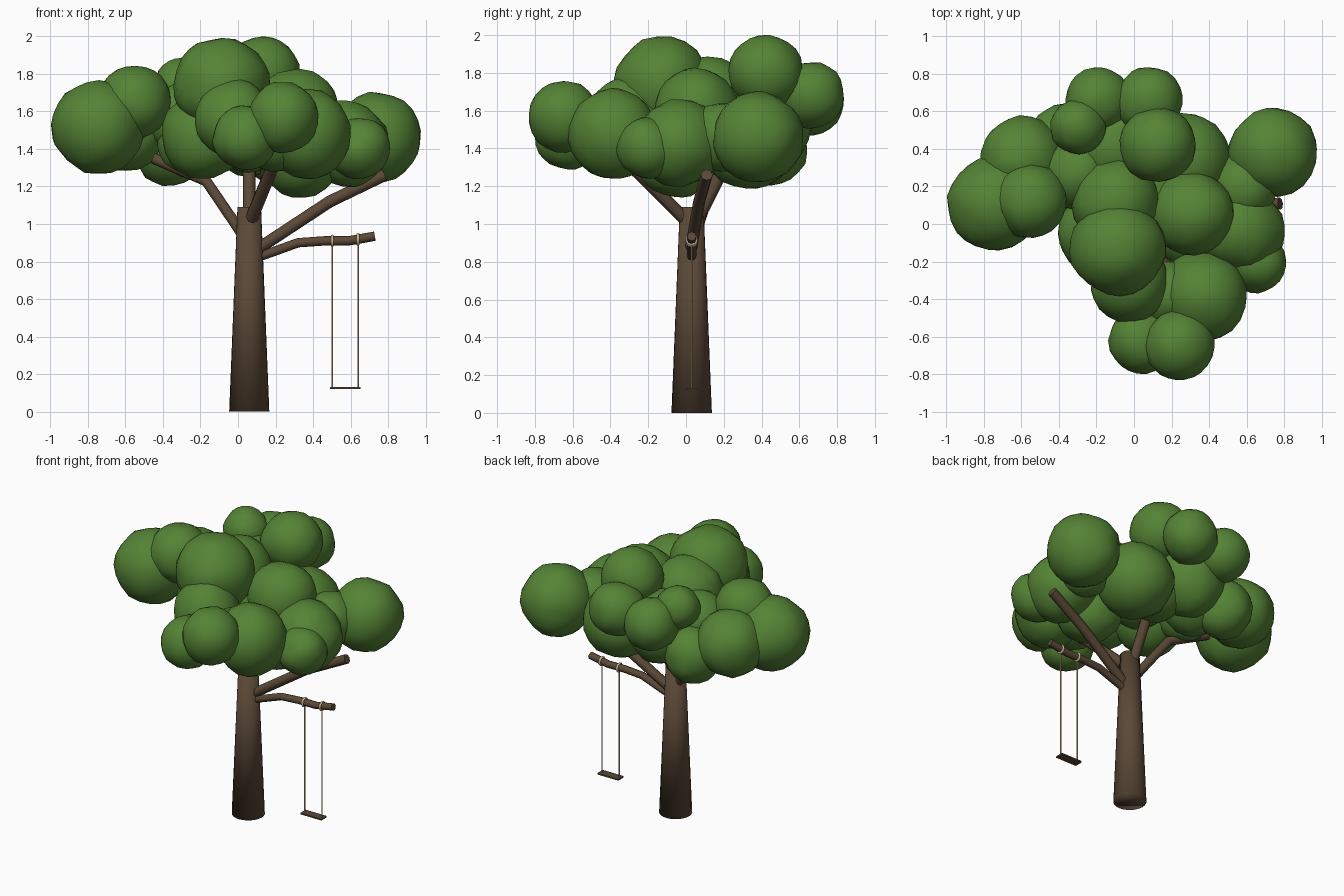
import bpy, random

random.seed(4)
if "Cube" in bpy.data.objects:
    bpy.data.objects.remove(bpy.data.objects["Cube"])


def material(name, r, g, b):
    m = bpy.data.materials.new(name)
    m.use_nodes = True
    m.diffuse_color = (r, g, b, 1)
    m.node_tree.nodes["Principled BSDF"].inputs["Base Color"].default_value = (r, g, b, 1)
    return m


bark = material("bark brown", 0.105, 0.066, 0.038)
leaf = material("leaf green", 0.09, 0.228, 0.036)
rope = material("rope tan", 0.66, 0.5, 0.29)
wood = material("seat wood", 0.1, 0.062, 0.035)


def finish(name, mat):
    obj = bpy.context.object
    obj.name = name
    obj.data.materials.append(mat)
    return obj


def tube(name, points, radius, mat):
    """Round capped tube through points."""
    curve = bpy.data.curves.new(name, "CURVE")
    curve.dimensions = "3D"
    curve.bevel_depth = radius
    curve.bevel_resolution = 2
    curve.use_fill_caps = True
    spline = curve.splines.new("POLY")
    spline.points.add(len(points) - 1)
    for p, co in zip(spline.points, points):
        p.co = (*co, 1)
    obj = bpy.data.objects.new(name, curve)
    bpy.context.collection.objects.link(obj)
    bpy.ops.object.select_all(action="DESELECT")
    obj.select_set(True)
    bpy.context.view_layer.objects.active = obj
    bpy.ops.object.convert(target="MESH")
    finish(name, mat)
    bpy.ops.object.shade_smooth()


def leaf_clump(name, x, y, z, radius):
    """Coarse, uneven ball of leaves."""
    bpy.ops.mesh.primitive_ico_sphere_add(subdivisions=3, radius=radius, location=(x, y, z))
    obj = finish(name, leaf)
    obj.rotation_euler = [random.uniform(0, 3) for _ in range(3)]
    # Push the coarse corners in or out and let the finer ones follow the nearest
    verts = obj.data.vertices
    corners = [(v.co.normalized(), random.uniform(-0.045, 0.045)) for v in verts[:42]]
    for v in verts:
        d = v.co.normalized()
        near = sorted(corners, key=lambda c: -d.dot(c[0]))[:2]
        weights = [max(0.01, d.dot(c) - 0.8) for c, _ in near]
        push = sum(w * h for w, (_, h) in zip(weights, near)) / sum(weights)
        v.co *= 1.005 + push + random.uniform(-0.012, 0.012)
    bpy.ops.object.shade_smooth()


# Trunk
bpy.ops.mesh.primitive_cone_add(vertices=24, radius1=0.107, radius2=0.063, depth=1.09,
                                location=(0.06, 0.03, 0.545))
finish("trunk", bark)
bpy.ops.object.shade_smooth()

# Branches
tube("swing_branch", [(0.06, 0.03, 0.81), (0.14, 0.03, 0.835), (0.32, 0.03, 0.9),
                      (0.46, 0.03, 0.91), (0.59, 0.03, 0.91), (0.73, 0.03, 0.935)], 0.025, bark)
tube("left_branch", [(0.06, 0.03, 0.84), (0.14, 0.03, 0.89), (0.49, 0.07, 1.12),
                     (0.78, 0.11, 1.26)], 0.032, bark)
tube("right_branch", [(0.06, 0.03, 0.88), (0, 0.06, 0.98), (-0.17, 0.14, 1.23),
                      (-0.45, 0.2, 1.35)], 0.031, bark)
tube("front_branch", [(0.06, 0.02, 1.0), (0.08, -0.03, 1.05), (0.17, -0.25, 1.27),
                      (0.22, -0.4, 1.4)], 0.035, bark)
tube("back_branch", [(0.06, 0.04, 1.0), (0.06, 0.1, 1.1), (0.06, 0.25, 1.4)], 0.034, bark)

# Swing
for side, x, z in (("left", 0.64, 0.918), ("right", 0.503, 0.91)):
    tube(side + "_rope", [(x, 0.03, 0.13), (x, 0.03, z - 0.02)], 0.004, rope)
    bpy.ops.mesh.primitive_torus_add(major_radius=0.026, minor_radius=0.008,
                                     major_segments=16, minor_segments=6,
                                     location=(x, 0.03, z), rotation=(0, 1.57, 0))
    finish(side + "_rope_loop", rope)
    bpy.ops.object.shade_smooth()
bpy.ops.mesh.primitive_cube_add(size=1, location=(0.572, 0.03, 0.125))
finish("swing_seat", wood).scale = (0.165, 0.06, 0.01)

# Foliage, grouped by where it sits on the crown
crown = {
    "right_leaves": [(-0.74, 0.11, 1.52, 0.25), (-0.55, 0.12, 1.65, 0.195),
                     (-0.6, 0.35, 1.5, 0.22), (-0.37, 0.45, 1.4, 0.19),
                     (-0.25, 0.2, 1.43, 0.18), (-0.22, 0.32, 1.46, 0.22),
                     (-0.3, 0.27, 1.56, 0.19)],
    "back_leaves": [(-0.19, 0.66, 1.65, 0.175), (0.08, 0.66, 1.68, 0.18),
                    (0.13, 0.42, 1.8, 0.2), (-0.3, 0.52, 1.74, 0.145),
                    (-0.1, 0.42, 1.52, 0.24)],
    "left_leaves": [(0.74, 0.38, 1.46, 0.24), (0.57, -0.03, 1.43, 0.23),
                    (0.65, -0.2, 1.4, 0.165), (0.58, 0.2, 1.46, 0.18)],
    "top_leaves": [(-0.09, -0.13, 1.74, 0.255), (-0.1, 0.12, 1.65, 0.23),
                   (0.31, 0.06, 1.6, 0.225)],
    "middle_leaves": [(-0.18, -0.05, 1.47, 0.23), (0.27, 0.34, 1.43, 0.25),
                      (0.33, -0.05, 1.35, 0.21), (0.06, 0.12, 1.5, 0.22),
                      (0.06, 0.3, 1.46, 0.21)],
    "front_leaves": [(-0.02, -0.32, 1.56, 0.21), (0.37, -0.38, 1.48, 0.235),
                     (0.24, -0.65, 1.57, 0.185), (0.04, -0.62, 1.46, 0.175),
                     (0.2, -0.38, 1.46, 0.18)],
}
for group, clumps in crown.items():
    for i, clump in enumerate(clumps, 1):
        leaf_clump(f"{group}_{i}", *clump)
